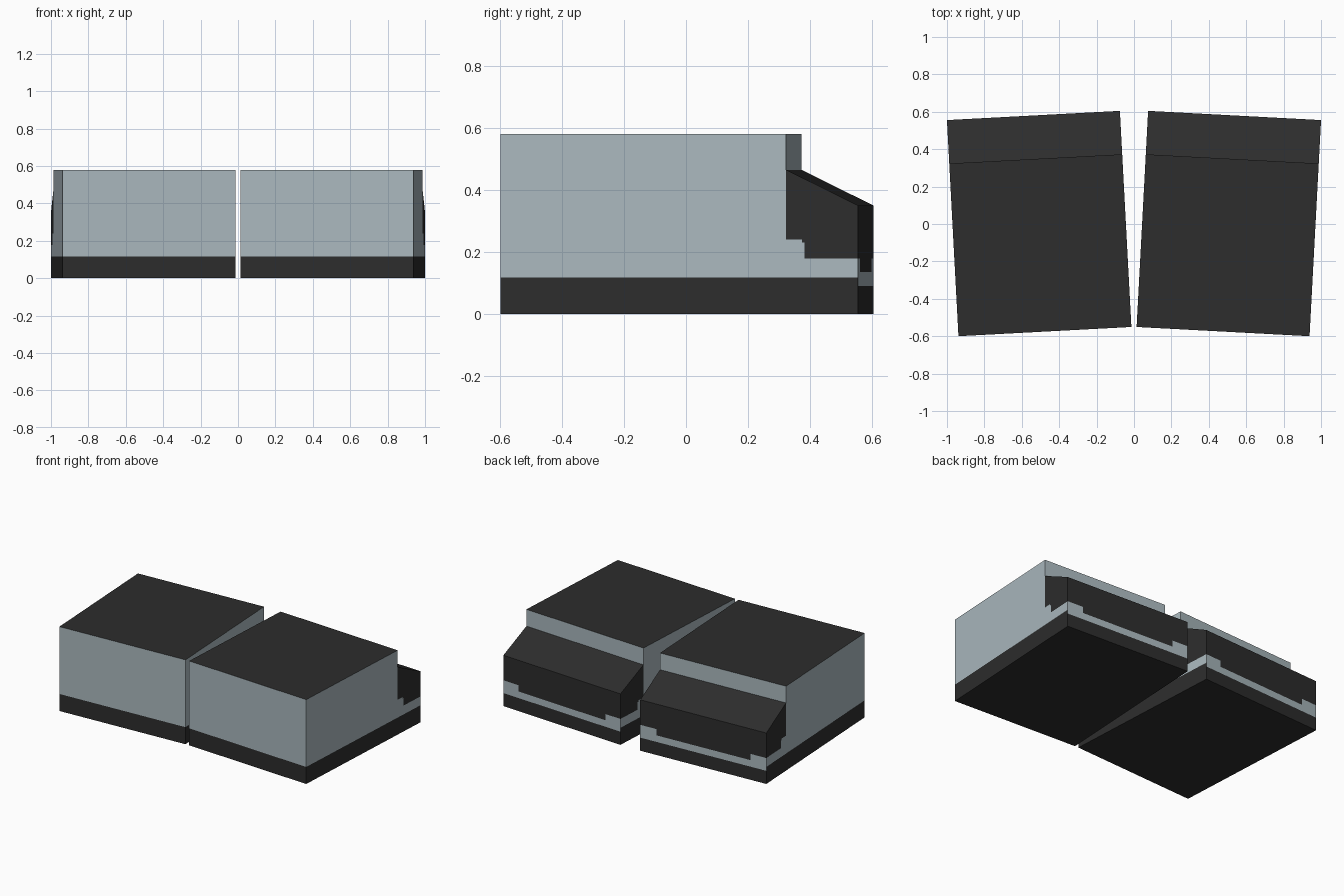
import bpy
import bmesh
import math

cube = bpy.data.objects.get("Cube")
if cube:
    bpy.data.objects.remove(cube, do_unlink=True)


def make_material(name, color):
    mat = bpy.data.materials.new(name)
    mat.use_nodes = True
    mat.diffuse_color = color
    mat.node_tree.nodes["Principled BSDF"].inputs["Base Color"].default_value = color
    return mat


light = make_material("pale blue grey", (0.407, 0.485, 0.52, 1))
dark = make_material("charcoal", (0.026, 0.026, 0.026, 1))

WIDTH, FRONT, STEP, BACK = 0.926, -0.5785, 0.346, 0.5785
HEIGHT, SLOPE_TOP, SLOPE_LOW = 0.58, 0.465, 0.35
SIDE_BAND, BACK_BAND = 0.117, 0.09       # tops of the dark base band
HIGH, MID, LOW, LOWEST = 0.24, 0.23, 0.178, 0.135   # stepped lower edge of the hood
NOTCH_A, NOTCH_B, MIDDLE = 0.398, 0.406, 0.345


def is_dark(face):
    """Paint rule for one face, from its direction and place."""
    n, c = face.normal, face.calc_center_median()
    if abs(n.z) > 0.3:                   # lid, slope and underside
        return True
    if n.y > 0.9 and c.y > STEP + 0.1:   # rear wall
        hood = LOWEST if abs(c.x) < MIDDLE else LOW
        return c.z < BACK_BAND or c.z > hood
    if c.z < SIDE_BAND:
        return True
    if abs(n.x) > 0.9 and c.y > STEP:    # side flaps of the hood
        hood = HIGH if c.y < NOTCH_A else MID if c.y < NOTCH_B else LOW
        return c.z > hood
    return False


def make_bin(name, x, angle):
    bm = bmesh.new()
    # Side profile extruded across the width
    profile = [(FRONT, 0), (BACK, 0), (BACK, SLOPE_LOW), (STEP, SLOPE_TOP),
               (STEP, HEIGHT), (FRONT, HEIGHT)]
    base = bm.faces.new([bm.verts.new((-WIDTH / 2, y, z)) for y, z in profile])
    grown = bmesh.ops.extrude_face_region(bm, geom=[base])
    moved = [v for v in grown["geom"] if isinstance(v, bmesh.types.BMVert)]
    bmesh.ops.translate(bm, verts=moved, vec=(WIDTH, 0, 0))
    bmesh.ops.recalc_face_normals(bm, faces=bm.faces)

    # Cut the walls along the colour borders
    cuts = [((0, 0, z), (0, 0, 1)) for z in
            (BACK_BAND, SIDE_BAND, LOWEST, LOW, MID, HIGH)]
    cuts += [((0, y, 0), (0, 1, 0)) for y in (STEP, NOTCH_A, NOTCH_B)]
    cuts += [((x0, 0, 0), (1, 0, 0)) for x0 in (-MIDDLE, MIDDLE)]
    for point, normal in cuts:
        bmesh.ops.bisect_plane(bm, geom=bm.verts[:] + bm.edges[:] + bm.faces[:],
                               dist=1e-5, plane_co=point, plane_no=normal)
    bm.normal_update()
    for face in bm.faces:
        face.material_index = int(is_dark(face))

    mesh = bpy.data.meshes.new(name)
    bm.to_mesh(mesh)
    bm.free()
    mesh.materials.append(light)
    mesh.materials.append(dark)
    obj = bpy.data.objects.new(name, mesh)
    obj.location = (x, 0.0025, 0)
    obj.rotation_euler.z = angle
    bpy.context.collection.objects.link(obj)


# Two boxes splayed apart towards the back
for side, sign in (("left", 1), ("right", -1)):
    make_bin(side + "_box", sign * 0.507, -sign * math.radians(3.05))
